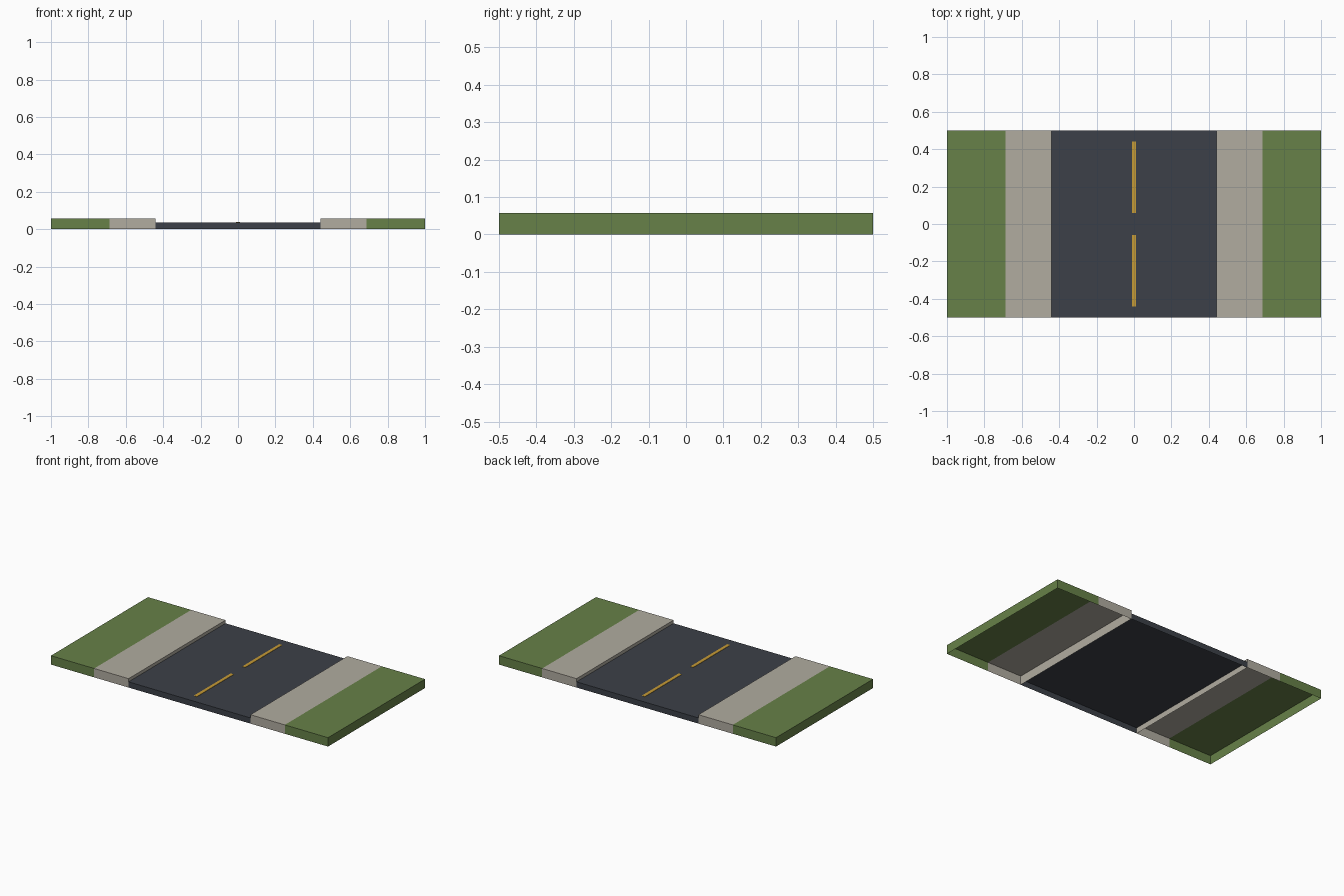
import bpy
import bmesh

cube = bpy.data.objects.get("Cube")
if cube:
    bpy.data.objects.remove(cube, do_unlink=True)


def material(name, srgb):
    linear = [((c / 255 + 0.055) / 1.055) ** 2.4 for c in srgb]
    mat = bpy.data.materials.new(name)
    mat.use_nodes = True
    mat.diffuse_color = (*linear, 1)
    bsdf = mat.node_tree.nodes["Principled BSDF"]
    bsdf.inputs["Base Color"].default_value = (*linear, 1)
    bsdf.inputs["Roughness"].default_value = 0.9
    return mat


grass = material("grass_green", (103, 129, 72))
paving = material("paving_stone", (177, 172, 160))
asphalt = material("asphalt_grey", (60, 64, 72))
yellow = material("lane_yellow", (198, 155, 54))


def shell(name, x, y, z, mat, open_sides):
    """Box between (min, max) pairs, with the faces in open_sides left out."""
    bm = bmesh.new()
    bmesh.ops.create_cube(bm, size=1)
    bm.normal_update()
    drop = []
    for face in bm.faces:
        n = face.normal
        axis = max(range(3), key=lambda i: abs(n[i]))
        if ("+" if n[axis] > 0 else "-") + "xyz"[axis] in open_sides:
            drop.append(face)
    bmesh.ops.delete(bm, geom=drop, context="FACES")
    for v in bm.verts:
        v.co = [r[1] if c > 0 else r[0] for c, r in zip(v.co, (x, y, z))]
    mesh = bpy.data.meshes.new(name)
    bm.to_mesh(mesh)
    bm.free()
    mesh.materials.append(mat)
    obj = bpy.data.objects.new(name, mesh)
    bpy.context.collection.objects.link(obj)


length = (-0.5, 0.5)
curb, lawn, edge = 0.44, 0.688, 1.0
road_top, walk_top = 0.037, 0.058

# Road deck, hollow underneath and open against the curbs
shell("road", (-curb, curb), length, (0, road_top), asphalt, {"-z", "-x", "+x"})

# Pavement with curb face, and lawn with outer face, on both sides
for side, s in (("left", 1), ("right", -1)):
    outer, inner = ("+x", "-x") if s > 0 else ("-x", "+x")
    shell(side + "_pavement", sorted((s * curb, s * lawn)), length,
          (0, walk_top), paving, {"-z", outer})
    shell(side + "_lawn", sorted((s * lawn, s * edge)), length,
          (0, walk_top), grass, {"-z", inner})

# Centre line dashes
for end, s in (("back", 1), ("front", -1)):
    shell(end + "_lane_dash", (-0.011, 0.011), sorted((s * 0.06, s * 0.44)),
          (road_top, road_top + 0.002), yellow, {"-z"})
